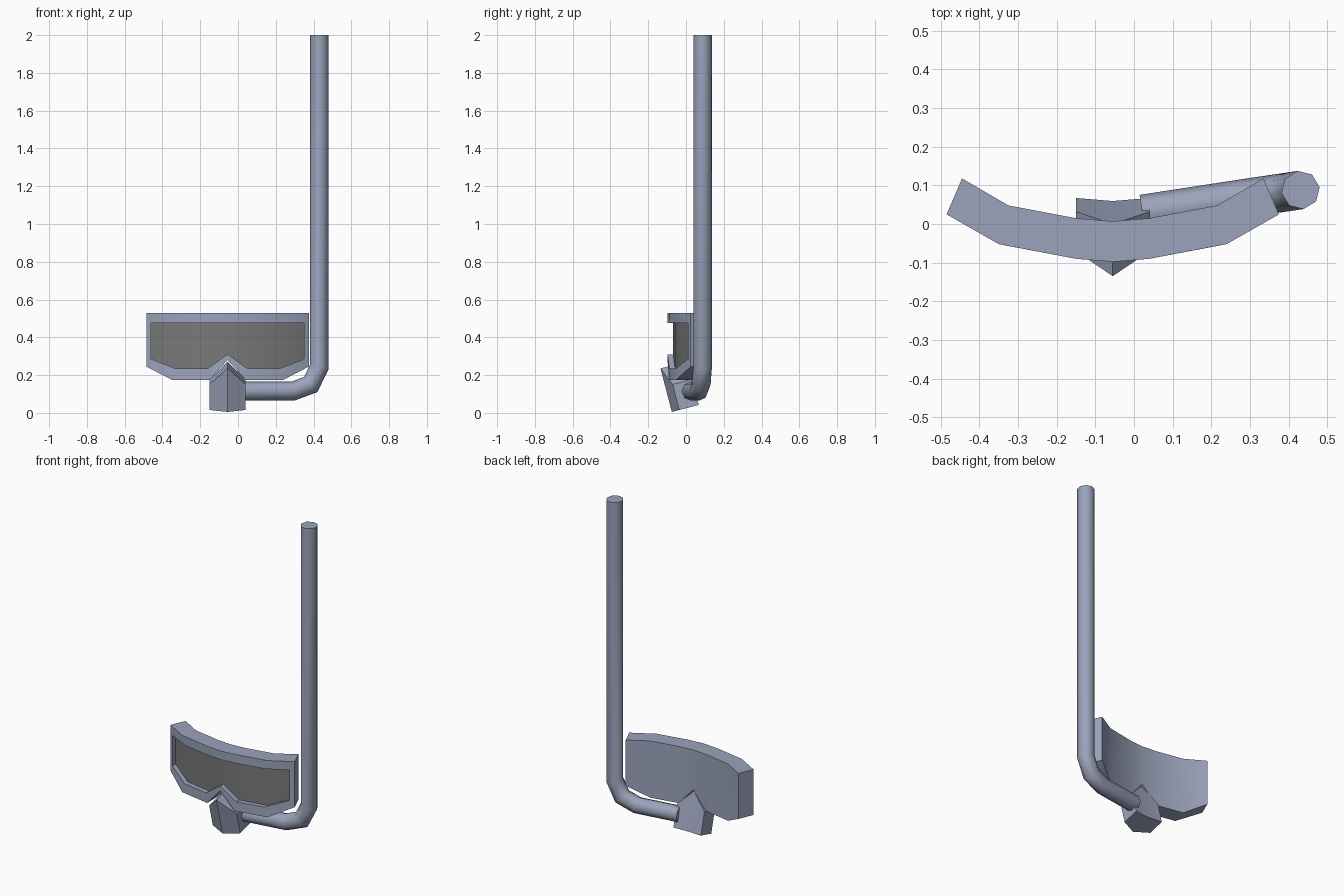
import bpy
import bmesh
import math
from mathutils import Vector

cube = bpy.data.objects.get("Cube")
if cube:
    bpy.data.objects.remove(cube, do_unlink=True)


def make_material(name, color):
    mat = bpy.data.materials.new(name)
    mat.use_nodes = True
    mat.diffuse_color = color
    mat.node_tree.nodes["Principled BSDF"].inputs["Base Color"].default_value = color
    return mat


frame_mat = make_material("blue grey plastic", (0.33, 0.37, 0.50, 1))
lens_mat = make_material("dark grey glass", (0.19, 0.19, 0.19, 1))


def finish(bm, name, materials, angle):
    """Turn a bmesh into an object that is smooth below the given angle."""
    bmesh.ops.recalc_face_normals(bm, faces=bm.faces)
    mesh = bpy.data.meshes.new(name)
    bm.to_mesh(mesh)
    bm.free()
    for mat in materials:
        mesh.materials.append(mat)
    obj = bpy.data.objects.new(name, mesh)
    bpy.context.collection.objects.link(obj)
    bpy.ops.object.select_all(action="DESELECT")
    obj.select_set(True)
    bpy.context.view_layer.objects.active = obj
    bpy.ops.object.shade_smooth_by_angle(angle=math.radians(angle))
    return obj


CENTER_X = -0.055
TOP, LENS_TOP, RECESS = 0.53, 0.475, 0.03

# Mask: half stations of front, back and opening (x, y), then lower heights
stations = [
    ((0, -0.098), (0, 0.007), (0, -0.098), 0.28, 0.31),
    ((0.095, -0.09), (0.095, 0.015), (0.105, -0.088), 0.175, 0.235),
    ((0.295, -0.052), (0.27, 0.048), (0.275, -0.056), 0.175, 0.235),
    ((0.43, 0.025), (0.39, 0.118), (0.405, 0.011), 0.245, 0.285),
]


def mask_column(bm, station, side):
    """Closed loop of eight points: back, frame front, opening and lens."""
    front, back, opening, low, lens_low = station
    lens = (opening[0], opening[1] + RECESS)
    loop = [(back, low), (front, low), (opening, lens_low), (lens, lens_low),
            (lens, LENS_TOP), (opening, LENS_TOP), (front, TOP), (back, TOP)]
    return [bm.verts.new((CENTER_X + side * p[0], p[1], z)) for p, z in loop]


bm = bmesh.new()
columns = [mask_column(bm, s, -1) for s in reversed(stations[1:])]
columns += [mask_column(bm, s, 1) for s in stations]
for a, b in zip(columns, columns[1:]):
    for i in range(8):
        j = (i + 1) % 8
        face = bm.faces.new((a[i], b[i], b[j], a[j]))
        face.material_index = int(i == 3)
for c in (columns[0], columns[-1]):
    bm.faces.new((c[0], c[1], c[6], c[7]))   # outer end
    bm.faces.new((c[1], c[2], c[5], c[6]))   # frame front
    bm.faces.new((c[2], c[3], c[4], c[5]))   # opening wall
finish(bm, "dive_mask", [frame_mat, lens_mat], 35)

# Mouthpiece: house-shaped wedge with creased front and back, leaning forward
bm = bmesh.new()
tilt = math.radians(14.6)
up = Vector((0, -math.sin(tilt), math.cos(tilt)))
deep = Vector((0, math.cos(tilt), math.sin(tilt)))
foot = Vector((CENTER_X, -0.075, 0.005))


def wedge_points(mid_depth, side_depth):
    outline = [(-0.095, 0, side_depth), (0, 0, mid_depth), (0.095, 0, side_depth),
               (0.095, 0.14, side_depth), (0, 0.238, mid_depth), (-0.095, 0.14, side_depth)]
    return [bm.verts.new(foot + Vector((x, 0, 0)) + up * h + deep * d)
            for x, h, d in outline]


front_loop = wedge_points(0, 0.041)
back_loop = wedge_points(0.139, 0.147)
for i in range(6):
    j = (i + 1) % 6
    bm.faces.new((front_loop[i], front_loop[j], back_loop[j], back_loop[i]))
for v in (front_loop, back_loop):
    bm.faces.new((v[0], v[1], v[4], v[5]))
    bm.faces.new((v[1], v[2], v[3], v[4]))
finish(bm, "mouthpiece", [frame_mat], 20)

# Breathing tube: octagon swept along a path in one upright plane
RADIUS, SIDES = 0.05, 8
path = [Vector(p) for p in ((0.022, 0.026, 0.115), (0.29, 0.067, 0.115),
                            (0.385, 0.081, 0.15), (0.431, 0.088, 0.245),
                            (0.431, 0.088, 2))]
across = Vector((-0.15, 0.99, 0)).normalized()
bm = bmesh.new()
rings = []
for i, p in enumerate(path):
    before = (p - path[max(i - 1, 0)]).normalized()
    after = (path[min(i + 1, len(path) - 1)] - p).normalized()
    tangent = (before + after).normalized()
    # Widen the ring at a bend so the tube keeps its thickness
    mitre = 1 / tangent.dot(after if after.length else before)
    out = tangent.cross(across).normalized() * mitre
    turns = [math.tau * k / SIDES for k in range(SIDES)]
    rings.append([bm.verts.new(p + RADIUS * (across * math.cos(t) + out * math.sin(t)))
                  for t in turns])
for a, b in zip(rings, rings[1:]):
    for k in range(SIDES):
        n = (k + 1) % SIDES
        bm.faces.new((a[k], a[n], b[n], b[k]))
bm.faces.new(rings[0])
bm.faces.new(rings[-1])
finish(bm, "breathing_tube", [frame_mat], 50)
